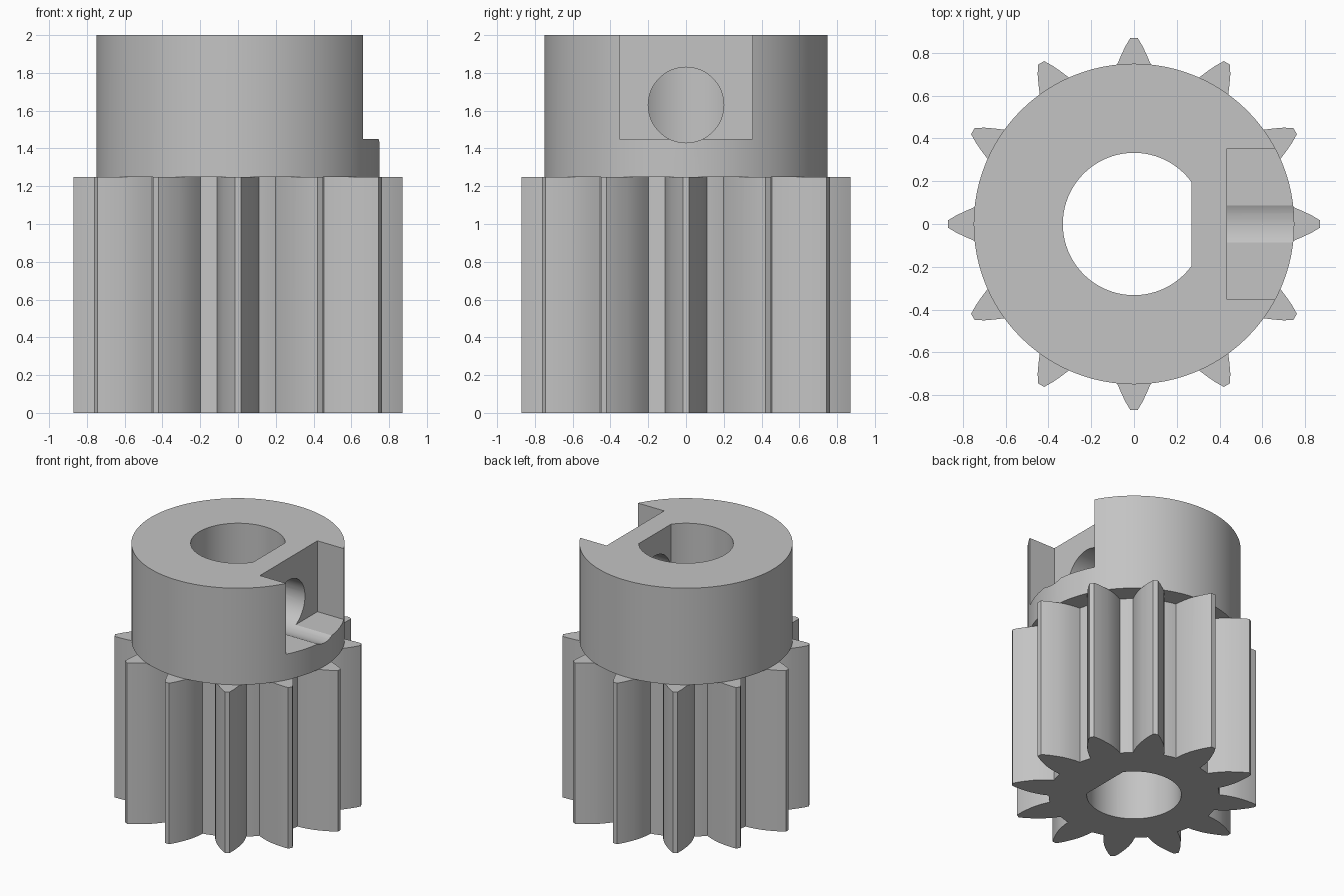
import bpy, bmesh
from math import sin, cos, pi, radians, atan2, hypot

cube = bpy.data.objects.get("Cube")
if cube:
    bpy.data.objects.remove(cube, do_unlink=True)

grey = bpy.data.materials.new("plain grey")
grey.use_nodes = True
colour = (0.55, 0.55, 0.55, 1)
grey.diffuse_color = colour
grey.node_tree.nodes["Principled BSDF"].inputs["Base Color"].default_value = colour


def prism(name, outline, z0, z1):
    """Extrude a flat outline upwards from z0 to z1."""
    bm = bmesh.new()
    face = bm.faces.new([bm.verts.new((x, y, z0)) for x, y in outline])
    top = bmesh.ops.extrude_face_region(bm, geom=[face])
    moved = [v for v in top["geom"] if isinstance(v, bmesh.types.BMVert)]
    bmesh.ops.translate(bm, verts=moved, vec=(0, 0, z1 - z0))
    bmesh.ops.recalc_face_normals(bm, faces=bm.faces)
    mesh = bpy.data.meshes.new(name)
    bm.to_mesh(mesh)
    bm.free()
    mesh.materials.append(grey)
    obj = bpy.data.objects.new(name, mesh)
    bpy.context.collection.objects.link(obj)
    return obj


def arc(radius, start, end, steps):
    return [(radius * cos(start + (end - start) * i / steps),
             radius * sin(start + (end - start) * i / steps)) for i in range(steps + 1)]


def combine(target, tool, operation):
    """Apply a boolean and discard the tool."""
    bpy.context.view_layer.objects.active = target
    mod = target.modifiers.new(operation, "BOOLEAN")
    mod.operation, mod.solver, mod.object = operation, "EXACT", tool
    bpy.ops.object.modifier_apply(modifier=mod.name)
    bpy.data.objects.remove(tool, do_unlink=True)


# Toothed section: curved flanks, narrow tips and round-bottomed gaps
TEETH = 12
flank = [(0.59, 0.11), (0.635, 0.106), (0.68, 0.098), (0.72, 0.088),
         (0.75, 0.077), (0.79, 0.06), (0.83, 0.041), (0.87, 0.017)]
tooth = [(r, -w) for r, w in flank] + [(r, w) for r, w in reversed(flank)]
root_radius = hypot(*flank[0])
root_half = atan2(flank[0][1], flank[0][0])
pitch = 2 * pi / TEETH
outline = []
for k in range(TEETH):
    a = k * pitch
    outline += [(x * cos(a) - y * sin(a), x * sin(a) + y * cos(a)) for x, y in tooth]
    outline += arc(root_radius, a + root_half, a + pitch - root_half, 4)[1:-1]
pulley = prism("toothed_pulley", outline, 0, 1.25)

# Plain round hub on top
hub = prism("hub", arc(0.75, 0, 2 * pi, 96)[:-1], 1.25, 2)
combine(pulley, hub, "UNION")

# D-shaped shaft bore through everything
flat = atan2(0.197, 0.267)
bore = prism("bore_cutter", arc(0.333, flat, 2 * pi - flat, 64), -0.2, 2.2)
combine(pulley, bore, "DIFFERENCE")

# Clamping nut slot, open at the top and side
slot = prism("slot_cutter", [(0.435, -0.353), (1, -0.353), (1, 0.353), (0.435, 0.353)], 1.45, 2.2)
combine(pulley, slot, "DIFFERENCE")

# Round screw hole from the side into the bore
screw = prism("screw_cutter", arc(0.2, 0, 2 * pi, 48)[:-1], 0.1, 1)
screw.rotation_euler.y = radians(90)
screw.location.z = 1.63
bpy.context.view_layer.update()
combine(pulley, screw, "DIFFERENCE")

# Smooth curved walls, crisp edges
bpy.ops.object.select_all(action="DESELECT")
pulley.select_set(True)
bpy.context.view_layer.objects.active = pulley
bpy.ops.object.shade_smooth_by_angle(angle=radians(25))
